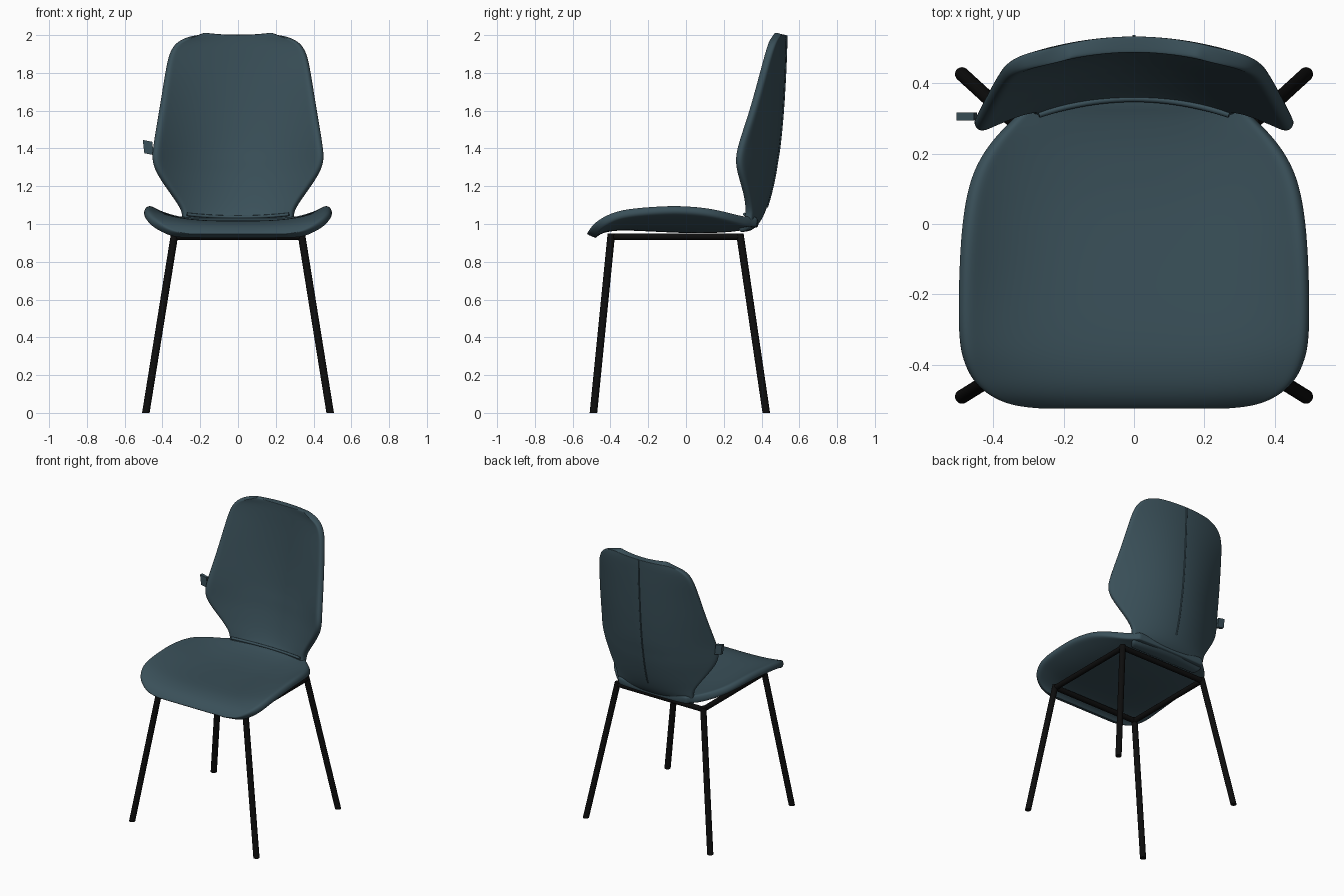
import bpy, bmesh
from mathutils import Vector

cube = bpy.data.objects.get("Cube")
if cube:
    bpy.data.objects.remove(cube, do_unlink=True)


def make_material(name, rgb, roughness):
    mat = bpy.data.materials.new(name)
    mat.use_nodes = True
    mat.diffuse_color = (*rgb, 1)
    shader = next(n for n in mat.node_tree.nodes if n.type == 'BSDF_PRINCIPLED')
    shader.inputs["Base Color"].default_value = (*rgb, 1)
    shader.inputs["Roughness"].default_value = roughness
    return mat


fabric = make_material("dark teal fabric", (0.042, 0.08, 0.1), 0.8)
metal = make_material("black metal", (0.004, 0.004, 0.004), 0.5)


def add_object(name, bm, mat):
    mesh = bpy.data.meshes.new(name)
    bm.to_mesh(mesh)
    bm.free()
    mesh.materials.append(mat)
    obj = bpy.data.objects.new(name, mesh)
    bpy.context.collection.objects.link(obj)
    return obj


def smooth(obj, angle):
    bpy.ops.object.select_all(action='DESELECT')
    obj.select_set(True)
    bpy.context.view_layer.objects.active = obj
    bpy.ops.object.shade_smooth_by_angle(angle=angle)


def spline(rows, t):
    """Catmull-Rom sample through a list of tuples, t from 0 to 1."""
    s = t * (len(rows) - 1)
    k = min(int(s), len(rows) - 2)
    f = s - k
    a, b, c, d = (Vector(rows[min(max(k + o, 0), len(rows) - 1)]) for o in (-1, 0, 1, 2))
    return b + 0.5 * f * (c - a + f * (2 * a - 5 * b + 4 * c - d + f * (3 * (b - c) + d - a)))


def padded_shell(name, rows, place, thickness, offset, count=26, columns=24):
    """Sweep a cross-section along the rows, then pad and round it."""
    bm = bmesh.new()
    grid = []
    for j in range(count + 1):
        row = spline(rows, j / count)
        grid.append([bm.verts.new(place(row, 2 * i / columns - 1)) for i in range(columns + 1)])
    for low, high in zip(grid, grid[1:]):
        for i in range(columns):
            bm.faces.new((low[i], low[i + 1], high[i + 1], high[i]))
    for face in bm.faces:
        face.smooth = True
    obj = add_object(name, bm, fabric)
    solid = obj.modifiers.new("padding", 'SOLIDIFY')
    solid.thickness = thickness
    solid.offset = offset
    sub = obj.modifiers.new("rounding", 'SUBSURF')
    sub.levels = sub.render_levels = 2
    return obj


def piping(name, points, radius):
    curve = bpy.data.curves.new(name, 'CURVE')
    curve.dimensions = '3D'
    curve.bevel_depth = radius
    curve.bevel_resolution = 2
    curve.use_fill_caps = True
    line = curve.splines.new('POLY')
    line.points.add(len(points) - 1)
    for point, co in zip(line.points, points):
        point.co = (*co, 1)
    curve.materials.append(fabric)
    obj = bpy.data.objects.new(name, curve)
    bpy.context.collection.objects.link(obj)


# Seat: depth, half width, centre height, side height
seat_rows = [
    (-0.525, 0.26, 0.945, 0.945), (-0.515, 0.36, 0.962, 0.965),
    (-0.48, 0.43, 0.99, 1.01), (-0.42, 0.47, 1.01, 1.05),
    (-0.32, 0.487, 1.018, 1.085), (-0.1, 0.48, 1.008, 1.105),
    (0.05, 0.465, 1.003, 1.1), (0.15, 0.44, 1.005, 1.085),
    (0.23, 0.395, 1.01, 1.065), (0.3, 0.335, 1.02, 1.045),
    (0.34, 0.295, 1.03, 1.04), (0.38, 0.265, 1.035, 1.035)]


def seat_point(row, u):
    y, width, middle, side = row
    return u * width, y, middle + (side - middle) * abs(u) ** 3


padded_shell("seat", seat_rows, seat_point, 0.052, -1)

# Backrest: height, centre depth, half width, side depth
back_rows = [
    (0.957, 0.28, 0.26, 0.28), (0.965, 0.345, 0.285, 0.325),
    (1.01, 0.392, 0.3, 0.345), (1.07, 0.422, 0.307, 0.35),
    (1.15, 0.447, 0.36, 0.335), (1.25, 0.47, 0.43, 0.303),
    (1.33, 0.483, 0.463, 0.288), (1.42, 0.497, 0.458, 0.303),
    (1.6, 0.514, 0.427, 0.365), (1.8, 0.526, 0.393, 0.425),
    (1.9, 0.53, 0.369, 0.455), (1.96, 0.532, 0.33, 0.475),
    (1.993, 0.532, 0.265, 0.492), (2.002, 0.532, 0.19, 0.512)]


def back_point(row, u):
    z, middle, width, side = row
    return u * width, middle - (middle - side) * u * u, z


padded_shell("backrest", back_rows, back_point, 0.045, 1)

# Stitched seams down the rear and where the seat meets the back
rear = [spline(back_rows, 0.25 + 0.7 * i / 20) for i in range(21)]
piping("rear_seam", [(0, row[1], row[0]) for row in rear], 0.005)
steps = [i / 10 - 1 for i in range(21)]
piping("seat_seam", [(0.27 * u, 0.355 - 0.045 * u * u, 1.036 + 0.015 * u * u) for u in steps], 0.009)

# Fabric tag on the right edge of the backrest
bm = bmesh.new()
bmesh.ops.create_cube(bm, size=1)
for v in bm.verts:
    x, y, z = v.co
    v.co = (-0.475 + 0.05 * x - 0.008 * z, 0.305 + 0.022 * y, 1.405 + 0.07 * z - 0.01 * x)
add_object("side_tag", bm, fabric)


# Legs and frame rails are round tubes
def tube(name, start, end, radius, level_ends=False):
    start, end = Vector(start), Vector(end)
    turn = Vector((0, 0, 1)).rotation_difference(end - start)
    bm = bmesh.new()
    bmesh.ops.create_cone(bm, cap_ends=True, segments=20, radius1=radius, radius2=radius, depth=1)
    for v in bm.verts:
        ring = Vector((v.co.x, v.co.y, 0))
        if not level_ends:
            ring.rotate(turn)
        v.co = start.lerp(end, v.co.z + 0.5) + ring
    smooth(add_object(name, bm, metal), 0.7)


front_y, rear_y, top_x, rail_z = -0.395, 0.285, 0.335, 0.933
for side, sx in (("left", 1), ("right", -1)):
    tube("front_leg_" + side, (sx * 0.488, -0.49, 0), (sx * top_x, front_y, 0.95), 0.02, True)
    tube("rear_leg_" + side, (sx * 0.488, 0.425, 0), (sx * top_x, rear_y, 0.95), 0.02, True)
    tube("side_rail_" + side, (sx * top_x, front_y, rail_z), (sx * top_x, rear_y, rail_z), 0.018)
for name, y in (("front_rail", front_y), ("rear_rail", rear_y)):
    tube(name, (-top_x, y, rail_z), (top_x, y, rail_z), 0.018)
